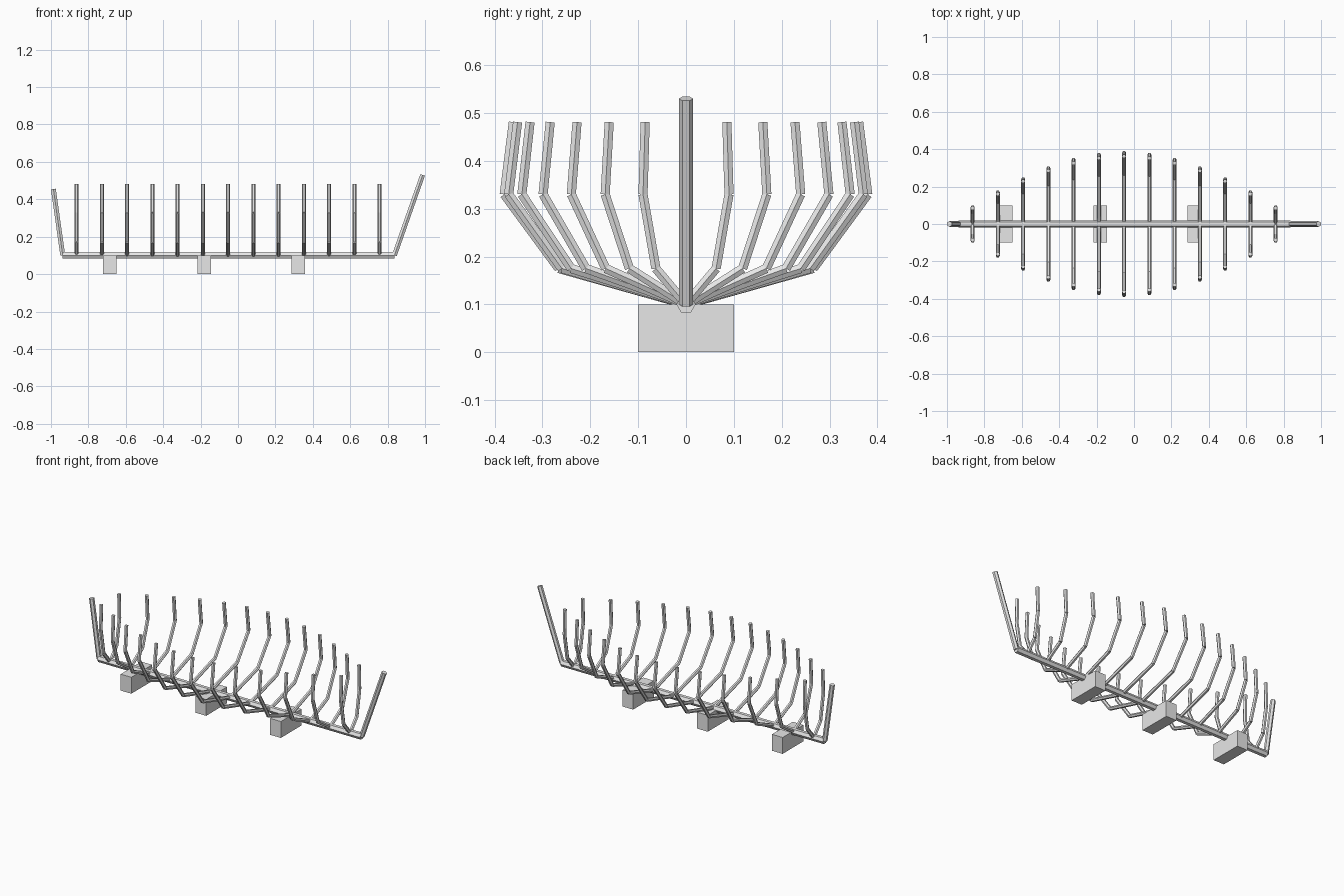
import bpy
import bmesh
import math
from mathutils import Matrix, Vector

if "Cube" in bpy.data.objects:
    bpy.data.objects.remove(bpy.data.objects["Cube"])

grey = bpy.data.materials.new("plain grey")
grey.diffuse_color = (0.8, 0.8, 0.8, 1)
grey.use_nodes = True
grey.node_tree.nodes["Principled BSDF"].inputs["Base Color"].default_value = grey.diffuse_color


def finish(name, bm):
    mesh = bpy.data.meshes.new(name)
    bm.to_mesh(mesh)
    bm.free()
    mesh.materials.append(grey)
    obj = bpy.data.objects.new(name, mesh)
    bpy.context.collection.objects.link(obj)
    return obj


def add_rod(bm, start, end, radius, corner_axis):
    """Six-sided rod between two points, with one corner along corner_axis."""
    start, end = Vector(start), Vector(end)
    z = (end - start).normalized()
    y = Vector(corner_axis)
    x = y.cross(z)
    rot = Matrix((x, y, z)).transposed().to_4x4()
    bmesh.ops.create_cone(
        bm, cap_ends=True, segments=6, radius1=radius, radius2=radius,
        depth=(end - start).length,
        matrix=Matrix.Translation((start + end) / 2) @ rot)


def rod(name, start, end, radius):
    bm = bmesh.new()
    add_rod(bm, start, end, radius, (0, 1, 0))
    finish(name, bm)


KEEL_Z = 0.10
BACK_X, FRONT_X = -0.937, 0.836

# Keel and its two leaning end posts
rod("keel", (BACK_X, 0, KEEL_Z), (FRONT_X, 0, KEEL_Z), 0.02)
rod("stern_post", (BACK_X, 0, KEEL_Z), (-0.987, 0, 0.455), 0.015)
rod("stem_post", (FRONT_X, 0, KEEL_Z), (0.987, 0, 0.53), 0.015)

# Ribs: three straight rods per side, widest amidships
for i in range(-6, 7):
    x = -0.053 + 0.135 * i
    w = 0.38 * math.cos(0.222 * i)
    bm = bmesh.new()
    for side in (-1, 1):
        path = [(x, side * w * f, z) for f, z in
                ((0, KEEL_Z), (0.7, 0.175), (1, 0.33), (0.95, 0.481))]
        for a, b in zip(path, path[1:]):
            add_rod(bm, a, b, 0.011, (1, 0, 0))
    finish(f"rib_{i + 7}", bm)

# Support blocks under the keel
for n, x in enumerate((-0.686, -0.181, 0.323), 1):
    bm = bmesh.new()
    bmesh.ops.create_cube(
        bm, size=1, matrix=Matrix.Translation((x, 0, 0.05))
        @ Matrix.Diagonal((0.072, 0.2, 0.1, 1)))
    finish(f"support_block_{n}", bm)
